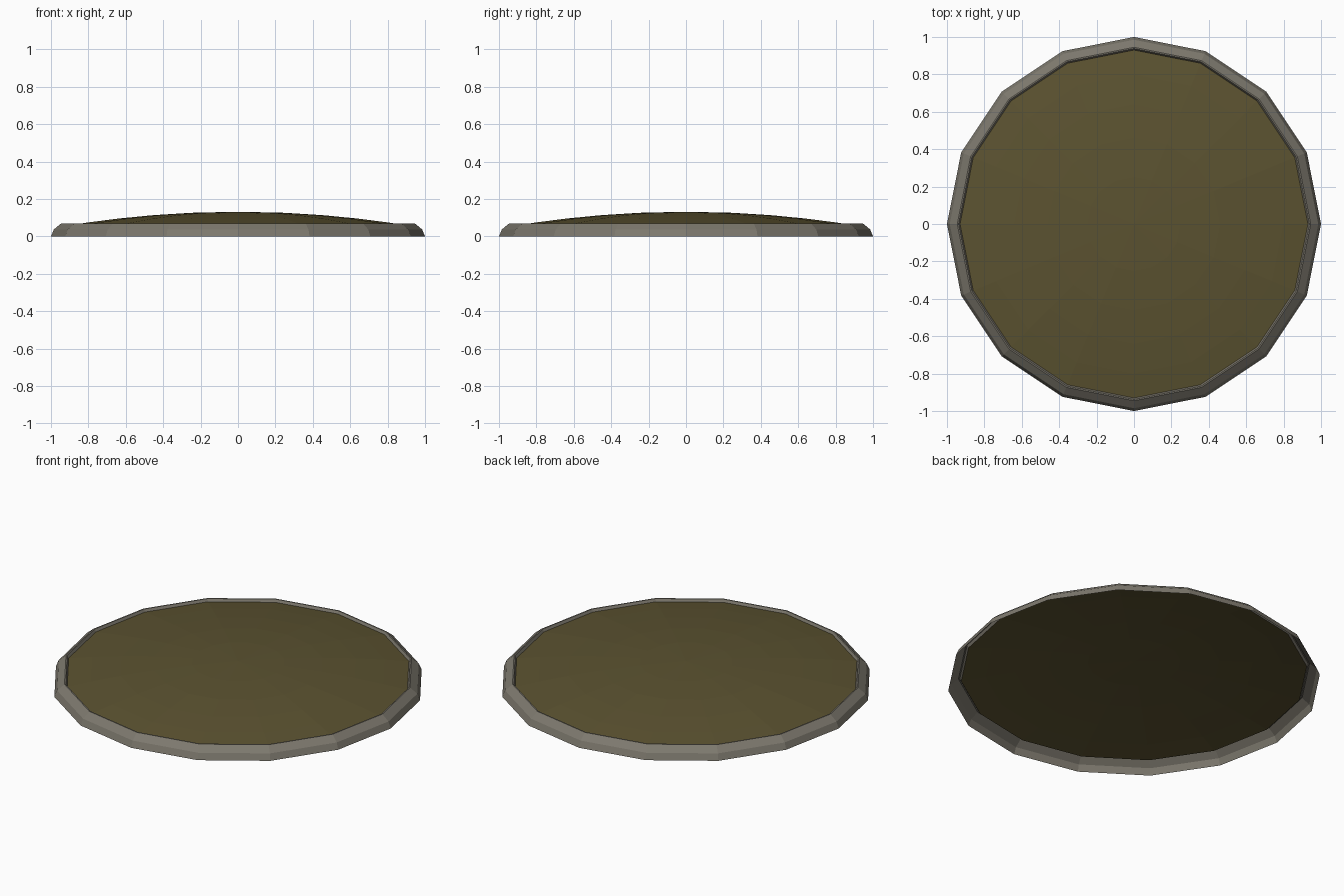
import bpy, bmesh, math

if "Cube" in bpy.data.objects:
    bpy.data.objects.remove(bpy.data.objects["Cube"])

SIDES = 16

def material(name, color):
    m = bpy.data.materials.new(name)
    m.diffuse_color = (*color, 1)
    m.use_nodes = True
    m.node_tree.nodes["Principled BSDF"].inputs["Base Color"].default_value = m.diffuse_color
    return m

def lathe(name, profile, mat):
    """Spin a list of (radius, z) points; radius 0 closes to a point."""
    bm = bmesh.new()
    rings = []
    for r, z in profile:
        if r == 0:
            rings.append([bm.verts.new((0, 0, z))] * SIDES)
        else:
            rings.append([bm.verts.new((r * math.cos(2 * math.pi * i / SIDES),
                                        r * math.sin(2 * math.pi * i / SIDES), z))
                          for i in range(SIDES)])
    for a, b in zip(rings, rings[1:]):
        for i in range(SIDES):
            j = (i + 1) % SIDES
            quad = [a[i], a[j], b[j], b[i]]
            bm.faces.new(list(dict.fromkeys(quad)))
    me = bpy.data.meshes.new(name)
    bm.to_mesh(me)
    bm.free()
    me.materials.append(mat)
    ob = bpy.data.objects.new(name, me)
    bpy.context.collection.objects.link(ob)
    return ob

stone = material("warm grey", (0.205, 0.19, 0.155))
olive = material("olive", (0.105, 0.085, 0.03))

# Open-bottomed bevelled rim with a small step down on the inside
lathe("rim", [(1, 0), (0.985, 0.037), (0.945, 0.07), (0.938, 0.07), (0.93, 0.055)], stone)

# Shallow domed top, flat facets
dome = [(r, 0.132 - 0.083 * (r / 0.93) ** 2 + 0.006 * (r / 0.93) ** 2)
        for r in (0.93, 0.8, 0.64, 0.46, 0.25, 0)]
lathe("domed_top", dome, olive)
